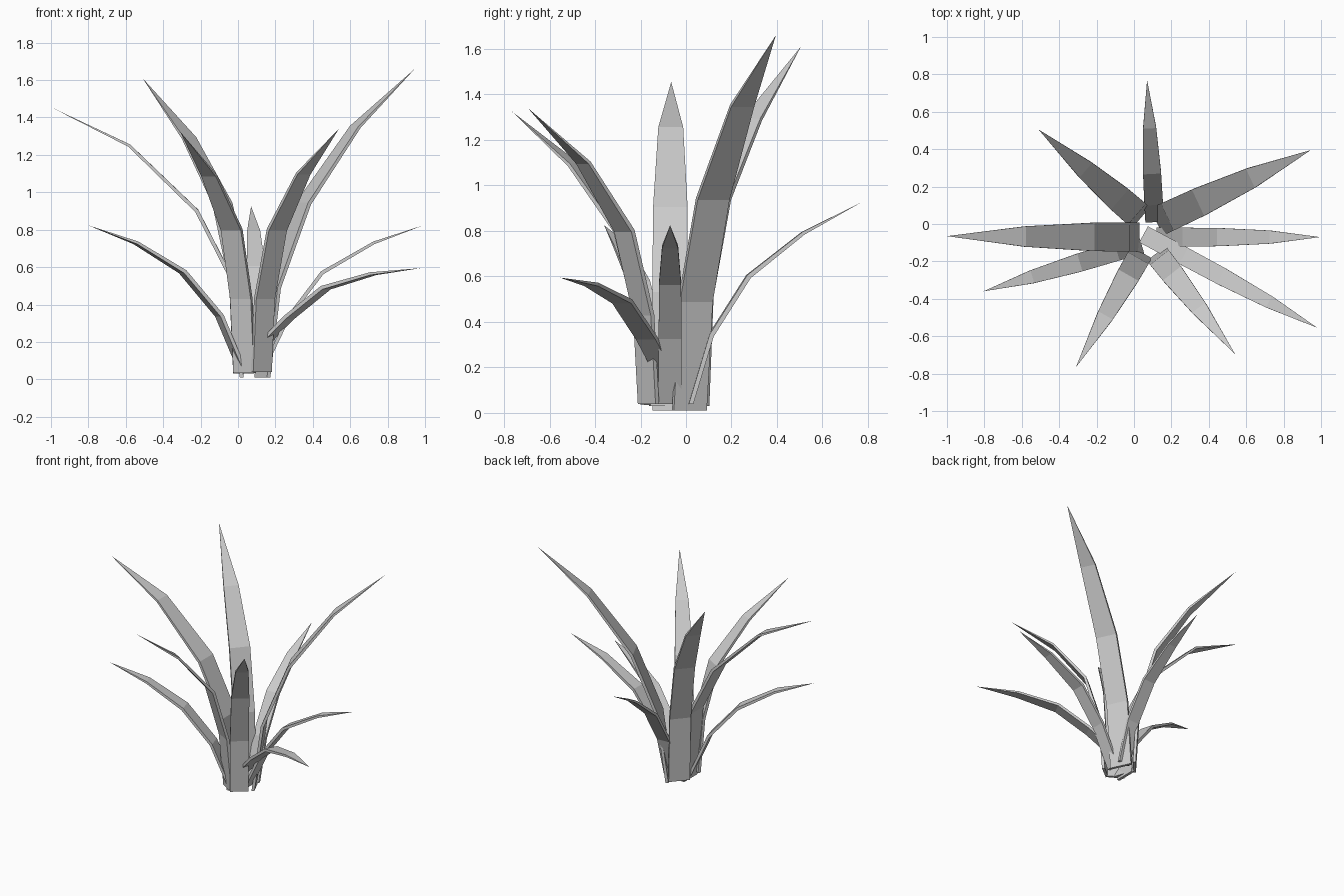
import bpy, bmesh
from mathutils import Vector

if "Cube" in bpy.data.objects:
    bpy.data.objects.remove(bpy.data.objects["Cube"])

PROFILE = [1.0, 1.0, 0.97, 0.7]   # relative width from base towards the tip


def leaf(name, base, tip, mids):
    """Flat tapered blade: mids are (fraction of reach, height) at the bends."""
    b, t = Vector(base), Vector(tip)
    reach = Vector((t.x - b.x, t.y - b.y, 0))
    side = Vector((-reach.y, reach.x, 0)).normalized()
    path = [b] + [Vector((b.x, b.y, 0)) + reach * f + Vector((0, 0, z)) for f, z in mids] + [t]
    length = sum((q - p).length for p, q in zip(path, path[1:]))
    half_w, half_t = length * 0.041, 0.01
    bm = bmesh.new()
    rings = []
    for i, w in enumerate(PROFILE):
        tangent = (path[i + 1] - path[max(i - 1, 0)]).normalized()
        s = side * half_w * w
        n = side.cross(tangent) * half_t * (0.75 if i == 3 else 1)
        if i == 0:   # level cut at the foot
            n = Vector((n.x, n.y, 0))
            n = n.normalized() * half_t
        rings.append([bm.verts.new(path[i] + d) for d in (s + n, -s + n, -s - n, s - n)])
    point = bm.verts.new(t)
    bm.faces.new(rings[0])
    for lo, hi in zip(rings, rings[1:]):
        for k in range(4):
            j = (k + 1) % 4
            bm.faces.new((lo[k], lo[j], hi[j], hi[k]))
    for k in range(4):
        bm.faces.new((rings[-1][k], rings[-1][(k + 1) % 4], point))
    bmesh.ops.recalc_face_normals(bm, faces=bm.faces)
    me = bpy.data.meshes.new(name)
    bm.to_mesh(me)
    bm.free()
    bpy.context.collection.objects.link(bpy.data.objects.new(name, me))


# tall upright leaves
leaf("leaf_left", (0.02, -0.07, 0.01), (-1.0, -0.065, 1.455), [(.05, .53), (.235, .90), (.59, 1.25)])
leaf("leaf_back_left", (0.03, 0.04, 0.03), (-0.51, 0.505, 1.61), [(.04, .51), (.21, .94), (.54, 1.29)])
leaf("leaf_back_right", (0.13, 0.015, 0.01), (0.945, 0.395, 1.66), [(.07, .49), (.27, .94), (.61, 1.35)])
# medium front leaves
leaf("leaf_front_right", (0.125, -0.165, 0.04), (0.54, -0.695, 1.34), [(.04, .43), (.2, .8), (.54, 1.1)])
leaf("leaf_front_left", (0.035, -0.16, 0.035), (-0.31, -0.765, 1.325), [(.05, .43), (.2, .8), (.55, 1.09)])
# short arching leaves
leaf("leaf_back", (0.11, 0.02, 0.04), (0.07, 0.77, 0.925), [(.12, .34), (.34, .6), (.66, .79)])
leaf("leaf_right", (0.13, -0.07, 0.04), (0.995, -0.07, 0.825), [(.16, .33), (.37, .57), (.69, .73)])
leaf("leaf_low_right", (0.06, -0.06, 0.11), (0.98, -0.555, 0.595), [(.23, .33), (.445, .49), (.72, .565)])
leaf("leaf_low_left", (0.03, -0.11, 0.03), (-0.805, -0.36, 0.825), [(.155, .34), (.39, .575), (.69, .73)])
